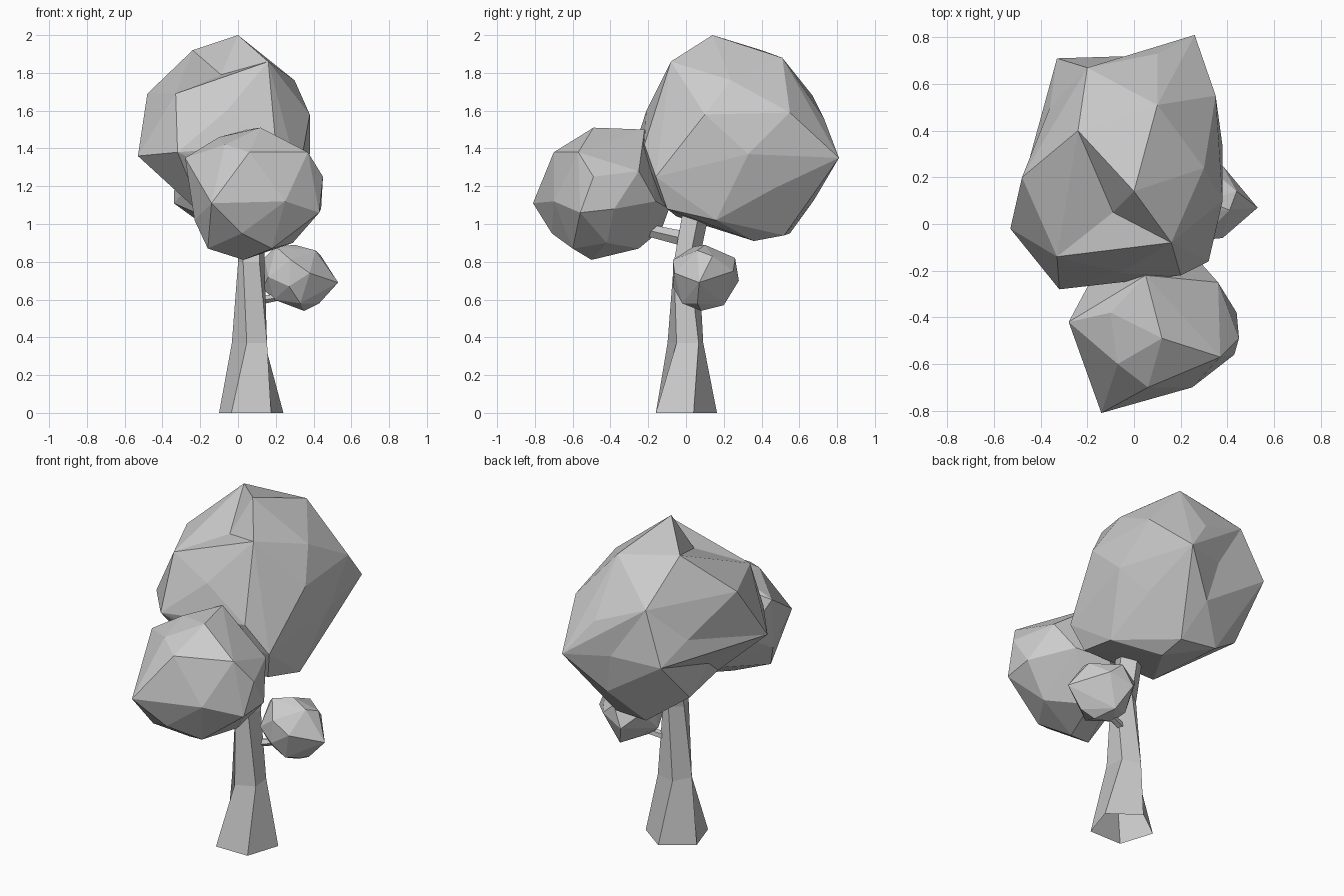
import bpy, bmesh, math
from mathutils import Vector
from mathutils.geometry import intersect_point_line


def finish(name, bm):
    bmesh.ops.recalc_face_normals(bm, faces=bm.faces)
    mesh = bpy.data.meshes.new(name)
    bm.to_mesh(mesh)
    bm.free()
    obj = bpy.data.objects.new(name, mesh)
    bpy.context.collection.objects.link(obj)
    return obj


def edge_gap(edge, p):
    a, b = (v.co for v in edge.verts)
    t = intersect_point_line(p, a, b)[1]
    return (a.lerp(b, min(max(t, 0), 1)) - p).length


def faceted_clump(name, points, dents=()):
    """Flat-faced foliage mass wrapped around its corner points, then dented."""
    bm = bmesh.new()
    for p in points:
        bm.verts.new(p)
    bmesh.ops.convex_hull(bm, input=bm.verts)
    loose = [v for v in bm.verts if not v.link_faces]
    bmesh.ops.delete(bm, geom=loose, context='VERTS')
    for near, to in dents:
        # replace the two faces beside the edge at "near" by a fan to the dent
        edge = min(bm.edges, key=lambda e: edge_gap(e, Vector(near)))
        rim = [tuple(e.verts) for f in edge.link_faces for e in f.edges if e != edge]
        bmesh.ops.delete(bm, geom=list(edge.link_faces), context='FACES_ONLY')
        bm.edges.remove(edge)
        tip = bm.verts.new(to)
        for a, b in rim:
            bm.faces.new((a, b, tip))
    return finish(name, bm)


def limb(name, rings, sides=5, axis=(0, 0, 1)):
    """Open tube through rings of (centre, radius, twist in degrees) facing axis."""
    turn = Vector((0, 0, 1)).rotation_difference(Vector(axis))
    bm = bmesh.new()
    loops = []
    for centre, r, twist in rings:
        loop = []
        for i in range(sides):
            a = math.radians(twist) + math.tau * i / sides
            off = turn @ Vector((r * math.cos(a), r * math.sin(a), 0))
            loop.append(bm.verts.new(Vector(centre) + off))
        loops.append(loop)
    for a, b in zip(loops, loops[1:]):
        for i in range(sides):
            j = (i + 1) % sides
            bm.faces.new((a[i], a[j], b[j], b[i]))
    return finish(name, bm)


# Trunk: five-sided, flared foot, open underneath, leaning back into the crown
limb("trunk", [((0.07, -0.015, 0), 0.179, 18),
               ((0.067, 0, 0.37), 0.1, 42),
               ((0.07, -0.005, 0.8), 0.073, 18),
               ((0.07, 0.045, 1.06), 0.078, 18)])

# Side branches
limb("front_branch", [((0.07, 0, 0.92), 0.042, 0), ((0.08, -0.3, 0.99), 0.03, 0)],
     axis=(0, -0.95, 0.25))
limb("small_branch", [((0.08, 0.02, 0.59), 0.025, 0), ((0.25, 0.07, 0.62), 0.018, 0)],
     axis=(1, 0.25, 0.15))

# Large upper crown
faceted_clump("large_crown", [
    (0, 0.14, 2.0), (-0.24, 0.40, 1.92), (0.10, 0.51, 1.88), (0.16, -0.08, 1.86),
    (-0.48, 0.20, 1.69), (-0.33, -0.14, 1.69), (-0.06, -0.21, 1.60),
    (-0.53, -0.02, 1.36), (-0.32, -0.28, 1.38), (0.30, 0.24, 1.76), (0.38, 0.10, 1.58),
    (0.35, 0.55, 1.59), (0.38, 0.33, 1.37), (-0.20, 0.67, 1.68), (0.10, 0.73, 1.56),
    (-0.33, 0.71, 1.38), (0.26, 0.81, 1.35), (0.05, 0.68, 1.13), (-0.12, 0.55, 0.95),
    (0.1, 0.52, 0.94), (0.1, 0.36, 0.91), (0.30, 0.16, 1.02), (0.27, -0.10, 1.08),
    (-0.34, 0.45, 1.11), (-0.18, -0.05, 1.04), (0.32, -0.16, 1.25), (0.2, -0.22, 1.42)],
    dents=[((-0.09, 0.05, 1.79), (-0.09, 0.05, 1.79)),
           ((-0.405, 0.455, 1.535), (-0.36, 0.5, 1.48)),
           ((-0.435, 0.215, 1.235), (-0.27, 0.17, 1.19)),
           ((0.31, 0.5, 1.2), (0.29, 0.47, 1.19)),
           ((-0.03, 0.76, 1.365), (0.0, 0.72, 1.37))])

# Middle front clump
faceted_clump("front_crown", [
    (0.12, -0.49, 1.51), (0.05, -0.22, 1.50), (-0.10, -0.38, 1.46), (-0.28, -0.42, 1.35),
    (0.37, -0.57, 1.38), (-0.07, -0.60, 1.42), (0.06, -0.70, 1.38), (-0.14, -0.81, 1.11),
    (0.25, -0.70, 1.12), (0.43, -0.56, 1.06), (0.45, -0.49, 1.25), (0.44, -0.38, 1.08),
    (0.36, -0.25, 1.28), (0.28, -0.16, 1.12), (-0.20, -0.27, 1.15), (-0.23, -0.50, 1.02),
    (-0.16, -0.58, 0.87), (0.03, -0.50, 0.81), (0.18, -0.60, 0.87), (0.29, -0.42, 0.90),
    (0.10, -0.25, 0.87), (0.0, -0.13, 0.97), (0.10, -0.09, 1.08), (0.02, -0.71, 0.95)])

# Small low clump on the right
faceted_clump("small_crown", [
    (0.30, 0.10, 0.89), (0.20, 0.04, 0.88), (0.41, 0.06, 0.86), (0.44, 0.14, 0.83),
    (0.14, 0.10, 0.82), (0.28, -0.07, 0.81), (0.30, 0.26, 0.82), (0.16, 0.20, 0.78),
    (0.53, 0.07, 0.69), (0.38, 0.25, 0.75), (0.38, -0.06, 0.74), (0.24, 0.28, 0.70),
    (0.27, -0.07, 0.67), (0.13, 0.08, 0.66), (0.16, -0.02, 0.72), (0.19, 0.04, 0.60),
    (0.35, 0.08, 0.54), (0.43, 0.06, 0.58), (0.33, -0.02, 0.58), (0.30, 0.20, 0.57)])
